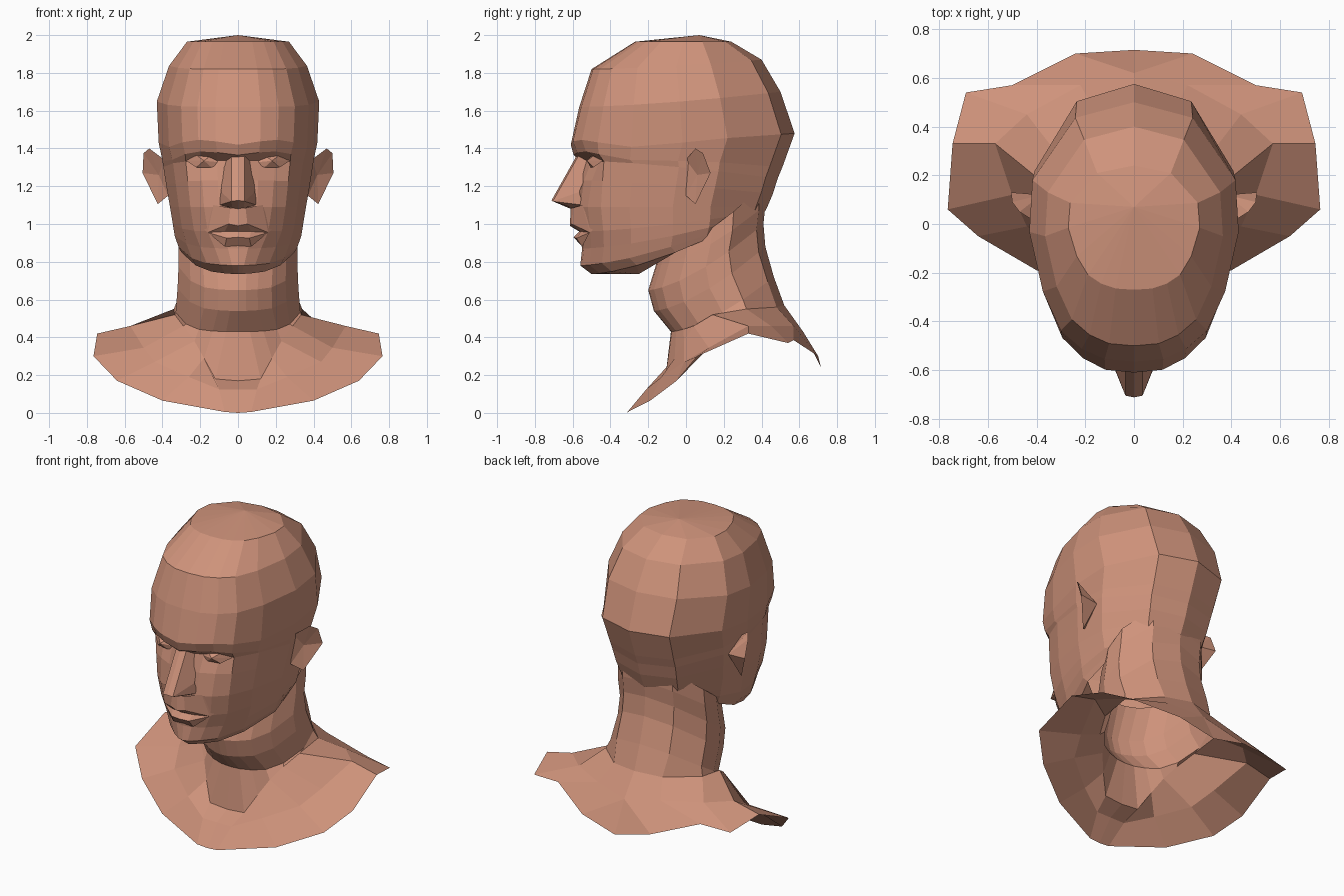
import bpy, bmesh

skin = bpy.data.materials.new("skin")
skin.diffuse_color = (0.62, 0.29, 0.197, 1)


def build(name, half, faces):
    """Make a mesh from a right-hand half and its mirror image, welded on x = 0."""
    bm = bmesh.new()
    for s in (1, -1):
        vs = [bm.verts.new((s * x, y, z)) for x, y, z in half]
        for f in faces:
            bm.faces.new([vs[i] for i in f[::s]])
    bmesh.ops.remove_doubles(bm, verts=bm.verts, dist=0.0005)
    bmesh.ops.recalc_face_normals(bm, faces=bm.faces)
    me = bpy.data.meshes.new(name)
    bm.to_mesh(me)
    bm.free()
    me.materials.append(skin)
    ob = bpy.data.objects.new(name, me)
    bpy.context.collection.objects.link(ob)
    return ob


def loft(name, rings, top=None, bottom=None):
    """Skin a stack of half rings; a top point closes it, a bottom point closes the front half."""
    n = len(rings[0])
    pts = [p for r in rings for p in r]
    faces = [(k * n + i, k * n + i + 1, (k + 1) * n + i + 1, (k + 1) * n + i)
             for k in range(len(rings) - 1) for i in range(n - 1)]
    for point, start, count in ((top, 0, n - 1), (bottom, (len(rings) - 1) * n, 5)):
        if point:
            pts.append(point)
            c = len(pts) - 1
            faces += [(c, start + i + 1, start + i) for i in range(count)]
    return build(name, pts, faces)


# half outline seen from above: (share of width, share of depth), front to back
OUTLINE = [(0, 0), (.28, .01), (.5, .05), (.7, .12), (.87, .27),
           (1, .5), (.97, .7), (.56, .94), (0, 1)]


def ring(z_front, z_back, y_front, y_back, width, pinch=1.0, recess=0.0, arch=0.0):
    out = []
    for i, (u, t) in enumerate(OUTLINE):
        y = y_front + (y_back - y_front) * t + (recess if i in (1, 2) else 0)
        z = z_front + (z_back - z_front) * t ** 1.5
        z += arch * (0, .7, 1, .4, -.8, -.4, 0, 0, 0)[i]
        out.append((width * u ** (pinch if i < 5 else 1), y, z))
    return out


# head: crown, forehead, brow, eye line, cheeks, mouth, jaw
loft("head", [ring(*r) for r in (
    (1.965, 1.965, -.27, .24, .27),
    (1.82, 1.87, -.50, .40, .365),
    (1.62, 1.70, -.565, .50, .43),
    (1.42, 1.48, -.61, .575, .42, 1, 0, .025),
    (1.365, 1.30, -.595, .51, .40, 1, .01, .02),
    (1.335, 1.24, -.56, .485, .395, 1, .05),
    (1.23, 1.16, -.565, .46, .38, 1, .015),
    (1.09, 1.09, -.57, .43, .36),
    (.96, 1.07, -.555, .42, .345, 1.1),
    (.87, 1.06, -.55, .41, .335, 1.45),
    (.78, 1.06, -.56, .40, .315, 1.8),
    (.735, 1.06, -.50, .39, .30, 2.1))],
    top=(0, .07, 2.0), bottom=(0, -.25, .735))

# neck base, collar and open rim of the shoulder sheet, front to back
base = [(0, -.11, .17), (.12, -.11, .18), (.18, -.06, .29), (.23, -.01, .38),
        (.29, .04, .46), (.335, .14, .52), (.34, .32, .55),
        (.17, .48, .56), (0, .52, .57)]
collar = [(0, -.21, .125), (.1, -.21, .125), (.26, -.13, .19), (.44, -.01, .27),
          (.50, .12, .345), (.57, .33, .46), (.44, .45, .46),
          (.22, .57, .46), (0, .62, .43)]
rim = [(0, -.31, .0), (.07, -.31, .005), (.4, -.19, .065), (.64, -.05, .17),
       (.765, .06, .30), (.745, .33, .42), (.69, .54, .37),
       (.5, .57, .385), (.24, .70, .30)]

loft("neck", [ring(*r) for r in (
    (.85, 1.22, -.14, .42, .31, 1.4),
    (.78, 1.10, -.16, .42, .315, 1.5),
    (.65, 1.00, -.20, .41, .315, 1.6),
    (.54, .88, -.17, .42, .32, 1.6),
    (.43, .72, -.08, .465, .33, 1.3))] + [base])
loft("shoulders", [base, collar, rim])
# middle of the upper back, closing the sheet between the two halves
build("upper_back", [(0, .62, .43), (.24, .70, .30), (0, .715, .24)], [(0, 1, 2)])

# nose: bridge, tip, nostril wing
build("nose",
      [(0, -.58, 1.36), (.035, -.57, 1.36), (0, -.712, 1.125), (.035, -.705, 1.12),
       (0, -.61, 1.08), (.03, -.60, 1.085), (.075, -.50, 1.33), (.09, -.565, 1.17),
       (.10, -.545, 1.10)],
      [(0, 1, 3, 2), (2, 3, 5, 4), (1, 6, 7, 3), (3, 7, 8), (3, 8, 5)])

# mouth: upper lip area, parting line, lower lip
build("mouth",
      [(0, -.61, 1.085), (.04, -.60, 1.085), (.13, -.55, 1.10),
       (0, -.615, .99), (.05, -.605, 1.0), (0, -.565, .96), (.07, -.555, .96),
       (.16, -.51, .955), (0, -.595, .93), (.06, -.58, .925),
       (0, -.55, .885), (.07, -.55, .88), (.18, -.49, .97)],
      [(0, 1, 4, 3), (1, 2, 7, 4), (3, 4, 6, 5), (4, 7, 6), (5, 6, 9, 8),
       (6, 7, 9), (8, 9, 11, 10), (9, 7, 11), (2, 12, 7)])

# eyes: faceted lids standing out of the sockets
build("eyes",
      [(.18, -.525, 1.335), (.085, -.495, 1.325), (.14, -.50, 1.365),
       (.22, -.485, 1.365), (.275, -.44, 1.335), (.22, -.49, 1.30), (.14, -.505, 1.30)],
      [(0, i, i % 6 + 1) for i in range(1, 7)])

# ears: rim fanned to a hollow in front and to the skull behind
build("ears",
      [(.39, .0, 1.34), (.47, .05, 1.40), (.50, .09, 1.375), (.505, .13, 1.27),
       (.425, .05, 1.105), (.37, .0, 1.15), (.42, .06, 1.26), (.38, .12, 1.26)],
      [(c, i, (i + 1) % 6)[::d] for c, d in ((6, 1), (7, -1)) for i in range(6)])
